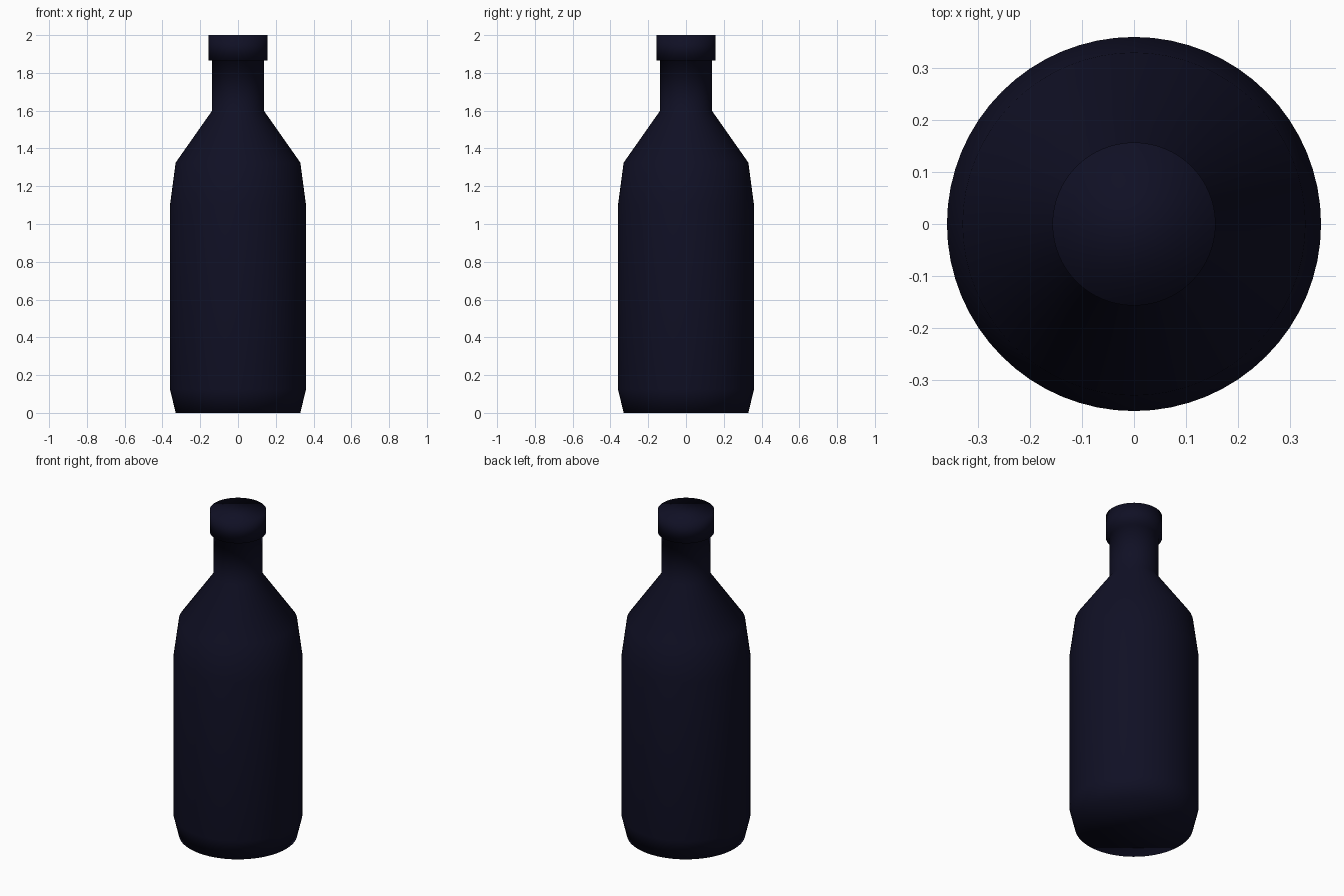
import bpy, bmesh, math

if "Cube" in bpy.data.objects:
    bpy.data.objects.remove(bpy.data.objects["Cube"])

SEGMENTS = 64

# One dark navy glass colour
navy = bpy.data.materials.new("dark navy")
navy.diffuse_color = (0.005, 0.005, 0.018, 1.0)
navy.use_nodes = True
navy.node_tree.nodes["Principled BSDF"].inputs["Base Color"].default_value = navy.diffuse_color


def lathe(name, profile):
    """Closed solid of revolution from (radius, height) points, bottom to top."""
    bm = bmesh.new()
    rings = []
    for r, z in profile:
        rings.append([bm.verts.new((r * math.cos(2 * math.pi * i / SEGMENTS),
                                    r * math.sin(2 * math.pi * i / SEGMENTS), z))
                      for i in range(SEGMENTS)])
    for low, high in zip(rings, rings[1:]):
        for i in range(SEGMENTS):
            j = (i + 1) % SEGMENTS
            bm.faces.new((low[i], low[j], high[j], high[i]))
    bm.faces.new(rings[0][::-1])
    bm.faces.new(rings[-1])
    for f in bm.faces:
        f.smooth = True
    mesh = bpy.data.meshes.new(name)
    bm.to_mesh(mesh)
    bm.free()
    mesh.materials.append(navy)
    obj = bpy.data.objects.new(name, mesh)
    bpy.context.collection.objects.link(obj)
    return obj


# Bottle: tapered foot, straight wall, shoulder, neck and wider lip in one piece
lathe("bottle", [(0.33, 0.0), (0.36, 0.125), (0.36, 1.10), (0.33, 1.325),
                 (0.137, 1.60), (0.137, 1.865), (0.157, 1.865), (0.157, 2.0)])
